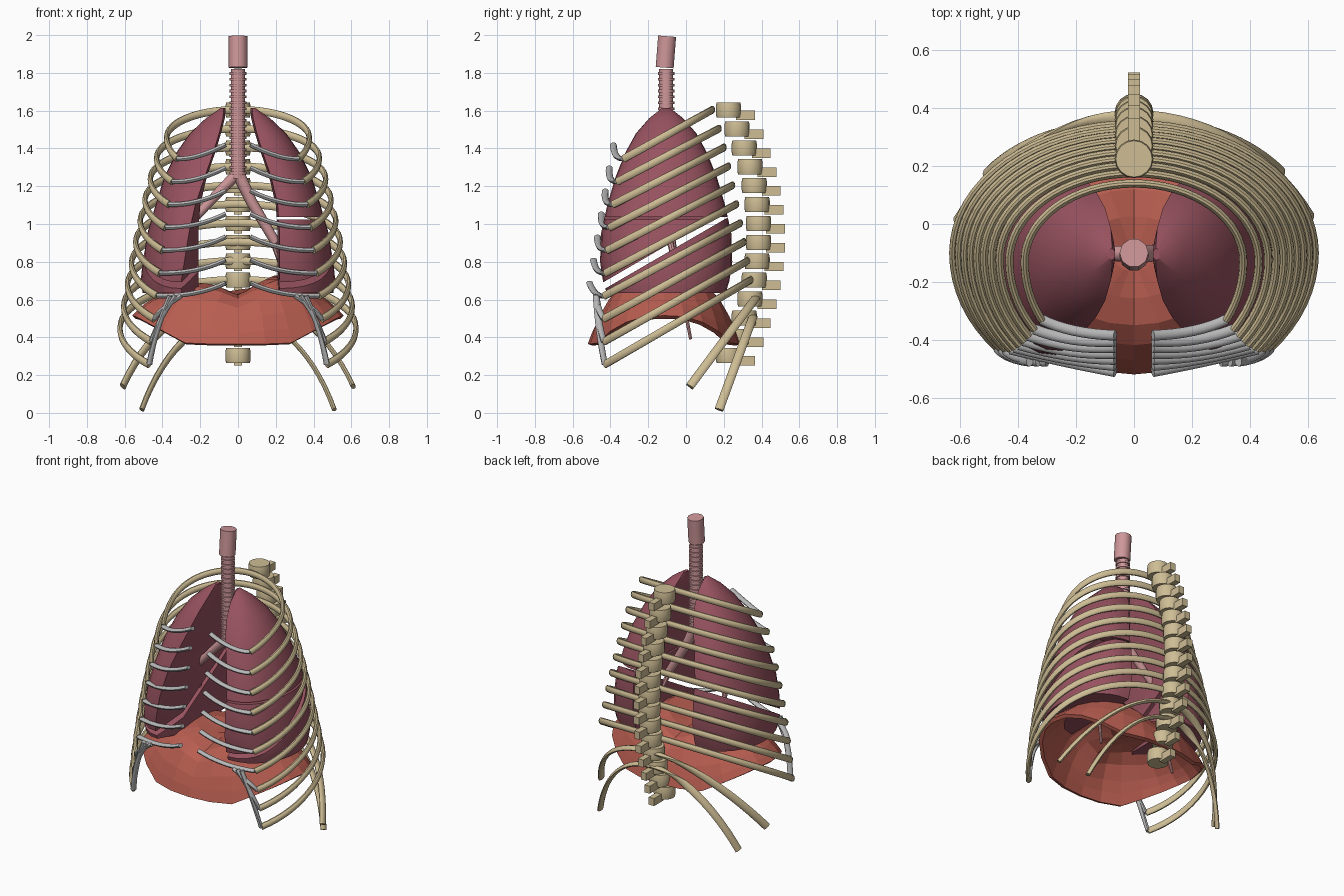
import bpy, bmesh, math
from math import sin, cos, pi, exp
from mathutils import Vector

if "Cube" in bpy.data.objects:
    bpy.data.objects.remove(bpy.data.objects["Cube"])

def material(name, rgb):
    m = bpy.data.materials.new(name)
    m.diffuse_color = (*rgb, 1)
    m.use_nodes = True
    m.node_tree.nodes["Principled BSDF"].inputs["Base Color"].default_value = m.diffuse_color
    return m

BONE = material("bone", (0.62, 0.51, 0.30))
CART = material("cartilage", (0.47, 0.47, 0.47))
LUNG = material("lung", (0.31, 0.085, 0.115))
MUSCLE = material("muscle", (0.48, 0.11, 0.08))
AIRWAY = material("airway", (0.62, 0.31, 0.32))

def finish(name, bm, mat, smooth=40):
    bmesh.ops.recalc_face_normals(bm, faces=bm.faces)
    me = bpy.data.meshes.new(name)
    bm.to_mesh(me)
    bm.free()
    ob = bpy.data.objects.new(name, me)
    bpy.context.collection.objects.link(ob)
    me.materials.append(mat)
    if smooth:
        bpy.ops.object.select_all(action='DESELECT')
        ob.select_set(True)
        bpy.context.view_layer.objects.active = ob
        bpy.ops.object.shade_smooth_by_angle(angle=math.radians(smooth))
    return ob

def loft(bm, rows):
    """Skin closed loops of points and cap both ends."""
    loops = [[bm.verts.new(p) for p in r] for r in rows]
    n = len(loops[0])
    for a, b in zip(loops, loops[1:]):
        for k in range(n):
            bm.faces.new((a[k], a[(k + 1) % n], b[(k + 1) % n], b[k]))
    bm.faces.new(loops[0])
    bm.faces.new(loops[-1])

def sweep(name, pts, thick, tall, mat, sides=10, taper=1.0, up=(0, 0, 1)):
    """Elliptical tube along a path; 'tall' is measured along 'up'."""
    pts = [Vector(p) for p in pts]
    up, rows = Vector(up), []
    for i, p in enumerate(pts):
        t = (pts[min(i + 1, len(pts) - 1)] - pts[max(i - 1, 0)]).normalized()
        b = (up - up.dot(t) * t).normalized()
        n = b.cross(t)
        s = 1 + (taper - 1) * i / (len(pts) - 1)
        rows.append([p + n * thick * s * cos(2 * pi * k / sides)
                     + b * tall * s * sin(2 * pi * k / sides) for k in range(sides)])
    bm = bmesh.new()
    loft(bm, rows)
    return finish(name, bm, mat)

def bezier(a, b, c, n=8):
    a, b, c = Vector(a), Vector(b), Vector(c)
    return [a * (1 - t) ** 2 + b * 2 * t * (1 - t) + c * t * t for t in [i / n for i in range(n + 1)]]

def mirrored(pts, side):
    return [(p[0] * side, p[1], p[2]) for p in pts]

# Spine: bodies with rear processes on a bowed line
def spine_y(i):
    return 0.225 + 0.16 * (1 - ((i - 6.5) / 6.5) ** 2)

for i in range(14):
    y, z = spine_y(i), 1.603 - 0.1 * i
    bm = bmesh.new()
    loft(bm, [[(r * cos(2 * pi * k / 16), y + r * sin(2 * pi * k / 16), z + h) for k in range(16)]
              for h, r in ((-0.04, 0.063), (-0.02, 0.067), (0.02, 0.067), (0.04, 0.063))])
    finish(f"vertebra_{i + 1}", bm, BONE)
    bm = bmesh.new()
    bmesh.ops.create_cube(bm, size=1)
    for v in bm.verts:
        v.co = Vector((v.co.x * 0.04, v.co.y * 0.1 + y + 0.09, v.co.z * 0.05 + z - 0.028))
    finish(f"spinous_process_{i + 1}", bm, BONE, 0)

# Ribs 1-10 with their front cartilages
for i in range(10):
    s = i / 9
    a = 0.378 + 0.247 * s ** 0.7
    yb, c = 0.14 + 0.205 * s ** 0.8, -0.13 + 0.03 * s
    xe, ye = 0.32 + 0.15 * s ** 0.8, -0.33 - 0.105 * sin(0.6 * pi * s ** 0.8)
    zb, ze = 1.605 - 0.1 * i, 1.345 - 0.121 * i
    phi = math.acos(xe / a)
    bf = (c - ye) / sin(phi)
    path = [(a * sin(t), c + (yb - c) * cos(t)) for t in [pi / 2 * k / 16 for k in range(17)]]
    path += [(a * cos(t), c - bf * sin(t)) for t in [phi * k / 8 for k in range(1, 9)]]
    pts = [(x, y, zb + (ze - zb) * (yb - y) / (yb - ye)) for x, y in path]
    if i < 7:
        end = (0.065, -0.385 - 0.021 * i, 1.42 - 0.122 * i)
        mid = (0.22, ye - 0.05, ze - 0.005)
    else:
        end = (0.36 - 0.03 * (9 - i), -0.475, 0.62)
        mid = (xe - 0.03, ye - 0.035, (ze + 0.6) / 2)
    for side, tag in ((1, "right"), (-1, "left")):
        sweep(f"rib_{i + 1}_{tag}", mirrored(pts, side), 0.014, 0.021, BONE)
        sweep(f"costal_cartilage_{i + 1}_{tag}", mirrored(bezier((xe, ye, ze), mid, end), side),
              0.018, 0.013, CART)

# Floating ribs 11 and 12
for i, (start, tip) in enumerate((((0.37, 0.61), (0.61, 0.02, 0.14)),
                                  ((0.355, 0.51), (0.51, 0.175, 0.017)))):
    tm, pts = math.radians(58), []
    for k in range(15):
        t = tm * k / 14
        u = (1 - cos(t)) / (1 - cos(tm))
        pts.append((tip[0] * sin(t) / sin(tm), start[0] + (tip[1] - start[0]) * u,
                    start[1] + (tip[2] - start[1]) * u))
    for side, tag in ((1, "right"), (-1, "left")):
        sweep(f"floating_rib_{i + 11}_{tag}", mirrored(pts, side), 0.024, 0.013, BONE, up=(1, 0, 0.6))

# Lungs: D-shaped loft, cut into lobes with open fissures
ROWS = [(1.615, .075, .09, .02), (1.56, .08, .17, .09), (1.48, .10, .255, .16), (1.38, .13, .325, .215),
        (1.25, .175, .39, .268), (1.1, .21, .437, .312), (.95, .22, .48, .345), (.8, .22, .505, .35),
        (.7, .22, .515, .335), (.635, .22, .505, .315)]

def lobe(name, side, cuts):
    rows = []
    for z, xi, xo, hy in ROWS:
        loop = []
        for k in range(17):
            t = -pi / 2 + pi * k / 16
            x = xi + (xo - xi) * max(cos(t), 0) ** 0.85
            if side < 0:                                   # cardiac notch
                x += 0.16 * max(0, min(0.5, 1.2 - z)) * max(0, -sin(t)) * (xo - x) / (xo - xi)
            loop.append((side * x, -0.105 + hy * sin(t), z))
        loop += [(side * (xi - 0.01), -0.105 + hy * f, z) for f in (0.5, 0, -0.5)]
        rows.append(loop)
    bm = bmesh.new()
    loft(bm, rows)
    bmesh.ops.recalc_face_normals(bm, faces=bm.faces)
    for co, no in cuts:                                    # removes the side the normal points to
        bmesh.ops.bisect_plane(bm, geom=bm.verts[:] + bm.edges[:] + bm.faces[:], plane_co=co,
                               plane_no=no, clear_outer=True)
        bmesh.ops.holes_fill(bm, edges=[e for e in bm.edges if e.is_boundary])
    finish(name, bm, LUNG, 35)

OB = Vector((0, -0.58, 1)).normalized()
P = Vector((0, -0.2, 0.81))
below, above = (P - OB * 0.017, OB), (P + OB * 0.017, -OB)
lobe("lower_lobe_right", 1, [below, ((0, 0, 1.025), (0, 0, 1))])
lobe("middle_lobe_right", 1, [above, ((0, 0, 1.025), (0, 0, 1))])
lobe("upper_lobe_right", 1, [((0, 0, 1.037), (0, 0, -1))])
lobe("lower_lobe_left", -1, [below])
lobe("upper_lobe_left", -1, [above])

# Airway: larynx, ringed trachea, bronchi
sweep("larynx", [(0, -0.113, 1.828), (0, -0.1, 1.994)], 0.05, 0.05, AIRWAY, 10, up=(0, 1, 0))
sweep("trachea", [(0, -0.105, 1.24), (0, -0.105, 1.82)], 0.037, 0.037, AIRWAY, 12, up=(0, 1, 0))
for k in range(18):
    z = 1.27 + 0.031 * k
    sweep(f"tracheal_ring_{k + 1}", [(0, -0.105, z - 0.007), (0, -0.105, z + 0.007)],
          0.044, 0.044, AIRWAY, 14, up=(0, 1, 0))
sweep("bronchus_left", [(0, -0.105, 1.27), (-0.1, -0.1, 1.17), (-0.24, -0.09, 1.02)],
      0.03, 0.03, AIRWAY, taper=0.75, up=(0, 1, 0))
sweep("bronchus_right", [(0, -0.105, 1.27), (0.07, -0.1, 1.12), (0.2, -0.09, 0.9)],
      0.034, 0.034, AIRWAY, taper=0.75, up=(0, 1, 0))
for side, tag, top in ((1, "right", (0.18, -0.09, 0.93)), (-1, "left", (-0.23, -0.09, 1.03))):
    sweep(f"small_bronchus_{tag}", [top, (side * 0.25, -0.04, 0.72), (side * 0.28, 0.025, 0.39)],
          0.018, 0.018, AIRWAY, 8, taper=0.45, up=(0, 1, 0))

# Diaphragm: faceted double dome with rim raised at the sides
bm = bmesh.new()
N, rings = 24, []
for r in (0.12, 0.35, 0.58, 0.75, 0.88, 0.95, 1.0):
    ring = []
    for k in range(N):
        t = 2 * pi * k / N
        x, y = 0.56 * r * cos(t), -0.115 + 0.405 * r * sin(t)
        rim = 0.365 + 0.15 * max(0, min(1, (abs(0.56 * cos(t)) - 0.27) / 0.28))
        top = 0.66 + 0.08 * exp(-((x - 0.25) / 0.15) ** 2) + 0.03 * exp(-((x + 0.22) / 0.15) ** 2)
        top -= 0.04 * exp(-(x / 0.07) ** 2)
        ring.append(bm.verts.new((x, y, rim + (top - rim) * (1 - r ** 4.5))))
    rings.append(ring)
bm.faces.new(rings[0])
for a, b in zip(rings, rings[1:]):
    for k in range(N):
        bm.faces.new((a[k], a[(k + 1) % N], b[(k + 1) % N], b[k]))
dia = finish("diaphragm", bm, MUSCLE, 0)
mod = dia.modifiers.new("thickness", 'SOLIDIFY')
mod.thickness = 0.025
